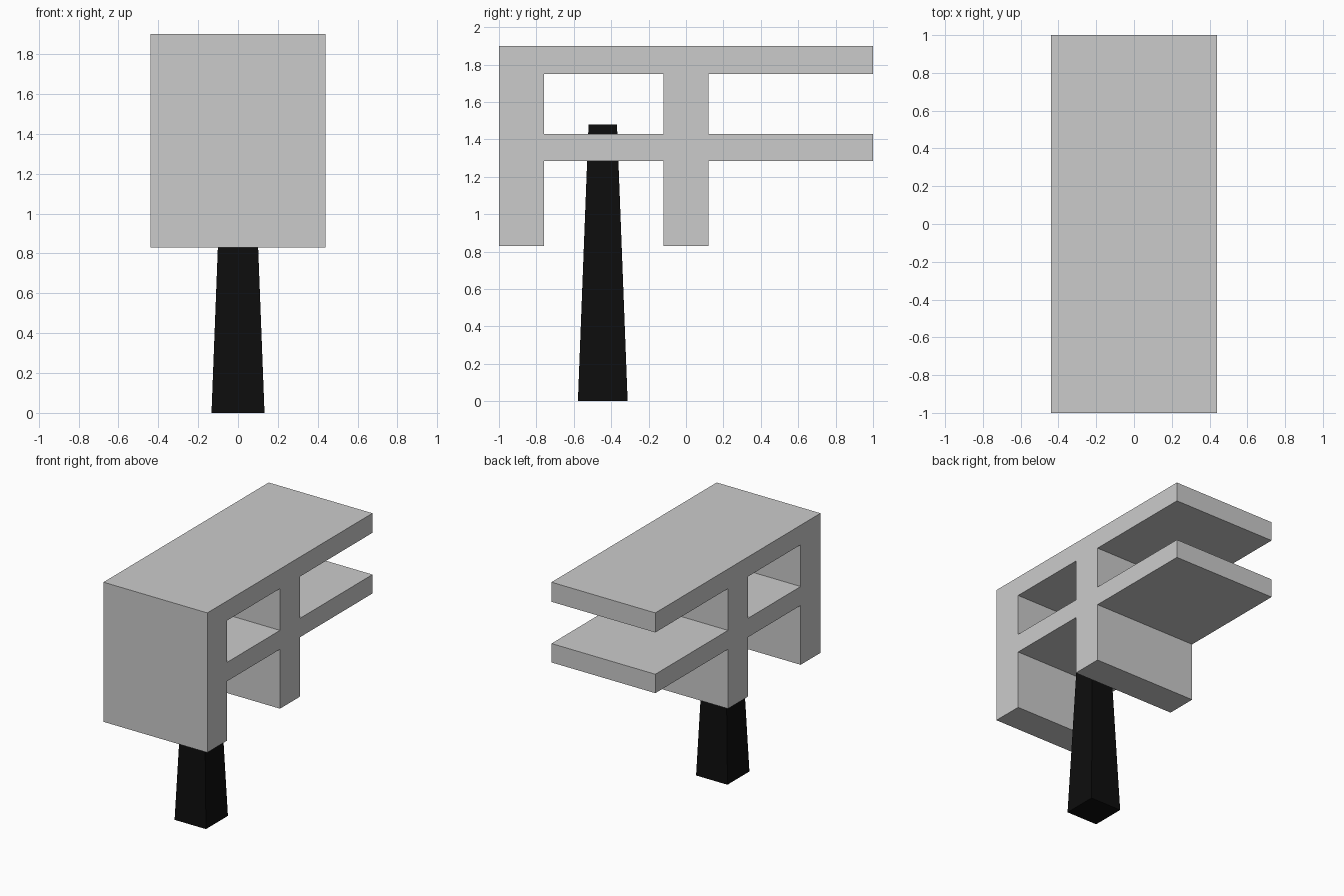
import bpy, bmesh

if "Cube" in bpy.data.objects:
    bpy.data.objects.remove(bpy.data.objects["Cube"])

HALF_W = 0.44


def tier(name, foot, under, top):
    """Slab with two thick cross walls, extruded from its side profile."""
    profile = [(-1, foot), (-0.76, foot), (-0.76, under), (-0.12, under),
               (-0.12, foot), (0.12, foot), (0.12, under), (1, under),
               (1, top), (-1, top)]
    bm = bmesh.new()
    face = bm.faces.new([bm.verts.new((-HALF_W, y, z)) for y, z in profile])
    ext = bmesh.ops.extrude_face_region(bm, geom=[face])
    verts = [g for g in ext["geom"] if isinstance(g, bmesh.types.BMVert)]
    bmesh.ops.translate(bm, verts=verts, vec=(2 * HALF_W, 0, 0))
    bmesh.ops.recalc_face_normals(bm, faces=bm.faces)
    return finish(name, bm)


def finish(name, bm):
    mesh = bpy.data.meshes.new(name)
    bm.to_mesh(mesh)
    bm.free()
    obj = bpy.data.objects.new(name, mesh)
    bpy.context.collection.objects.link(obj)
    return obj


# Two stacked tiers
tier("lower_tier", 0.83, 1.285, 1.43)
tier("upper_tier", 1.43, 1.75, 1.90)

# Tapered square post, poking through the lower slab
bm = bmesh.new()
bmesh.ops.create_cube(bm, size=1)
for v in bm.verts:
    half, z = (0.076, 1.48) if v.co.z > 0 else (0.133, 0)
    v.co = (2 * half * v.co.x, -0.445 + 2 * half * v.co.y, z)
post = finish("post", bm)
black = bpy.data.materials.new("black")
black.diffuse_color = (0.004, 0.004, 0.004, 1)
black.use_nodes = True
black.node_tree.nodes["Principled BSDF"].inputs["Base Color"].default_value = black.diffuse_color
post.data.materials.append(black)
